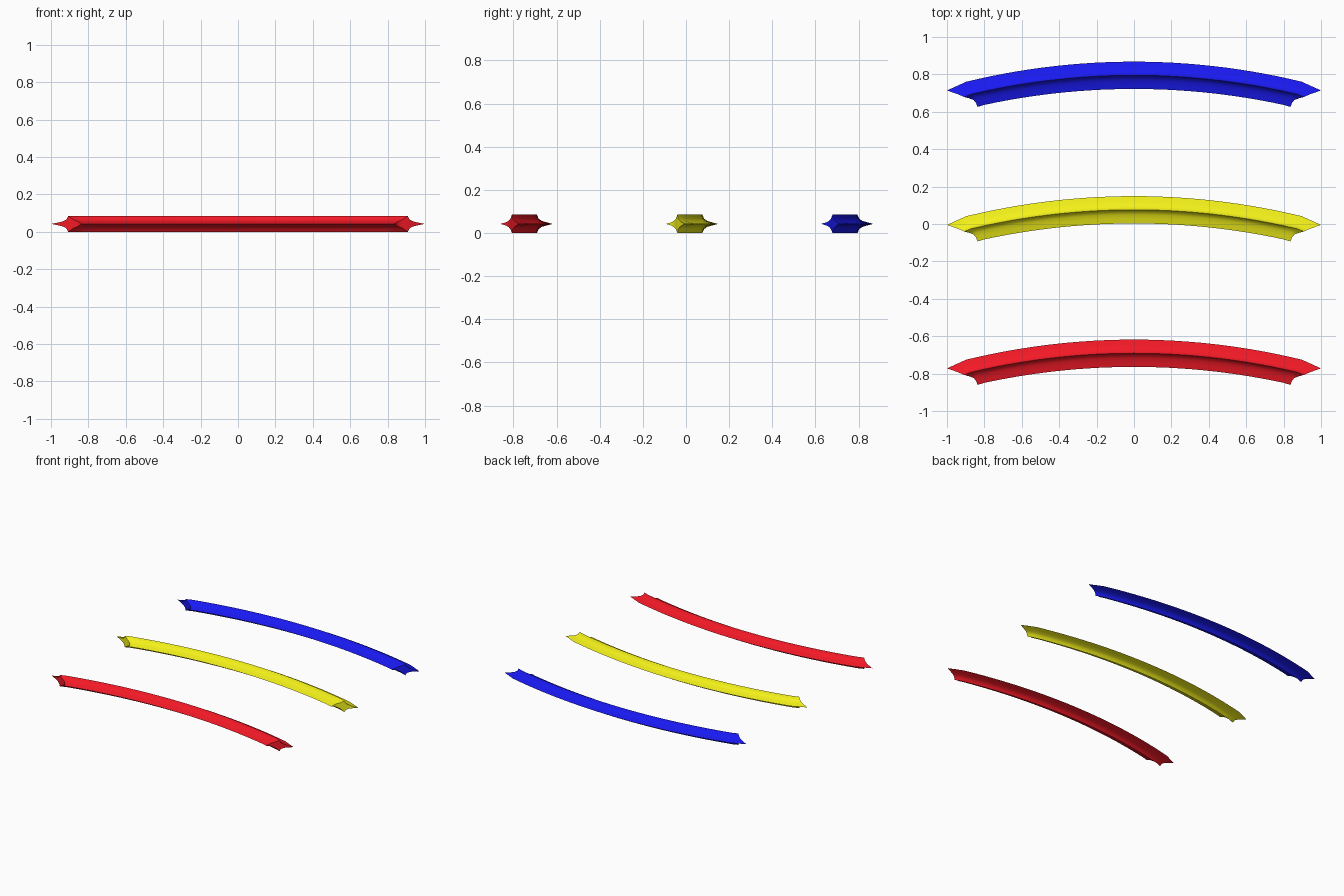
import bpy, bmesh, math

if "Cube" in bpy.data.objects:
    bpy.data.objects.remove(bpy.data.objects["Cube"])

R = 3.8          # bend radius of each strip
MID = 0.0425     # height of the sharp side edges
STEPS = 28       # rings along the bend

# Cross-section: (radial offset, half height, last full ring x, end x, end y)
PROFILE = [
    (0.003, 0.0,    0.800, 0.836, -0.093),
    (0.028, 0.007,  0.815, 0.846, -0.069),
    (0.050, 0.014,  0.830, 0.858, -0.056),
    (0.066, 0.024,  0.850, 0.882, -0.047),
    (0.076, 0.0425, 0.870, 0.908, -0.040),
    (0.084, 0.024,  0.875, 0.917, -0.036),
    (0.098, 0.014,  0.880, 0.935, -0.028),
    (0.122, 0.007,  0.890, 0.962, -0.018),
    (0.149, 0.0,    0.897, 1.000, -0.005),
]


def drop(x):
    return R - math.sqrt(R * R - x * x)


def strip(name, y_off, color):
    bm = bmesh.new()

    def ring_points(k):
        # k = 0 and STEPS are the pointed ends, others follow the arc
        for t, h, xr, xe, ye in PROFILE:
            if k in (0, STEPS):
                yield (xe if k else -xe), ye, h
            else:
                x = xr * (2 * (k - 1) / (STEPS - 2) - 1)
                yield x, t - drop(x), h

    # Upper and lower skins share the knife edges
    rings = []
    for k in range(STEPS + 1):
        top, bot = [], []
        for x, y, h in ring_points(k):
            v = bm.verts.new((x, y + y_off, MID + h))
            top.append(v)
            bot.append(bm.verts.new((x, y + y_off, MID - h)) if h else v)
        rings.append((top, bot))
    n = len(PROFILE)
    for a, b in zip(rings, rings[1:]):
        for i in range(n - 1):
            for s in (0, 1):
                bm.faces.new((a[s][i], b[s][i], b[s][i + 1], a[s][i + 1]))

    # Hollowed end faces
    for top, bot in (rings[0], rings[-1]):
        for i in range(n - 1):
            vs = list(dict.fromkeys((top[i], top[i + 1], bot[i + 1], bot[i])))
            bm.faces.new(vs)
    bmesh.ops.recalc_face_normals(bm, faces=bm.faces)

    me = bpy.data.meshes.new(name)
    bm.to_mesh(me)
    bm.free()
    ob = bpy.data.objects.new(name, me)
    bpy.context.collection.objects.link(ob)
    mat = bpy.data.materials.new(name + "_paint")
    mat.diffuse_color = (*color, 1)
    mat.use_nodes = True
    mat.node_tree.nodes["Principled BSDF"].inputs["Base Color"].default_value = mat.diffuse_color
    me.materials.append(mat)
    bpy.ops.object.select_all(action='DESELECT')
    ob.select_set(True)
    bpy.context.view_layer.objects.active = ob
    bpy.ops.object.shade_smooth_by_angle(angle=math.radians(35))


strip("red_curved_strip", -0.767, (0.9, 0.01, 0.02))
strip("yellow_curved_strip", 0.0, (0.9, 0.88, 0.01))
strip("blue_curved_strip", 0.719, (0.01, 0.01, 0.9))
